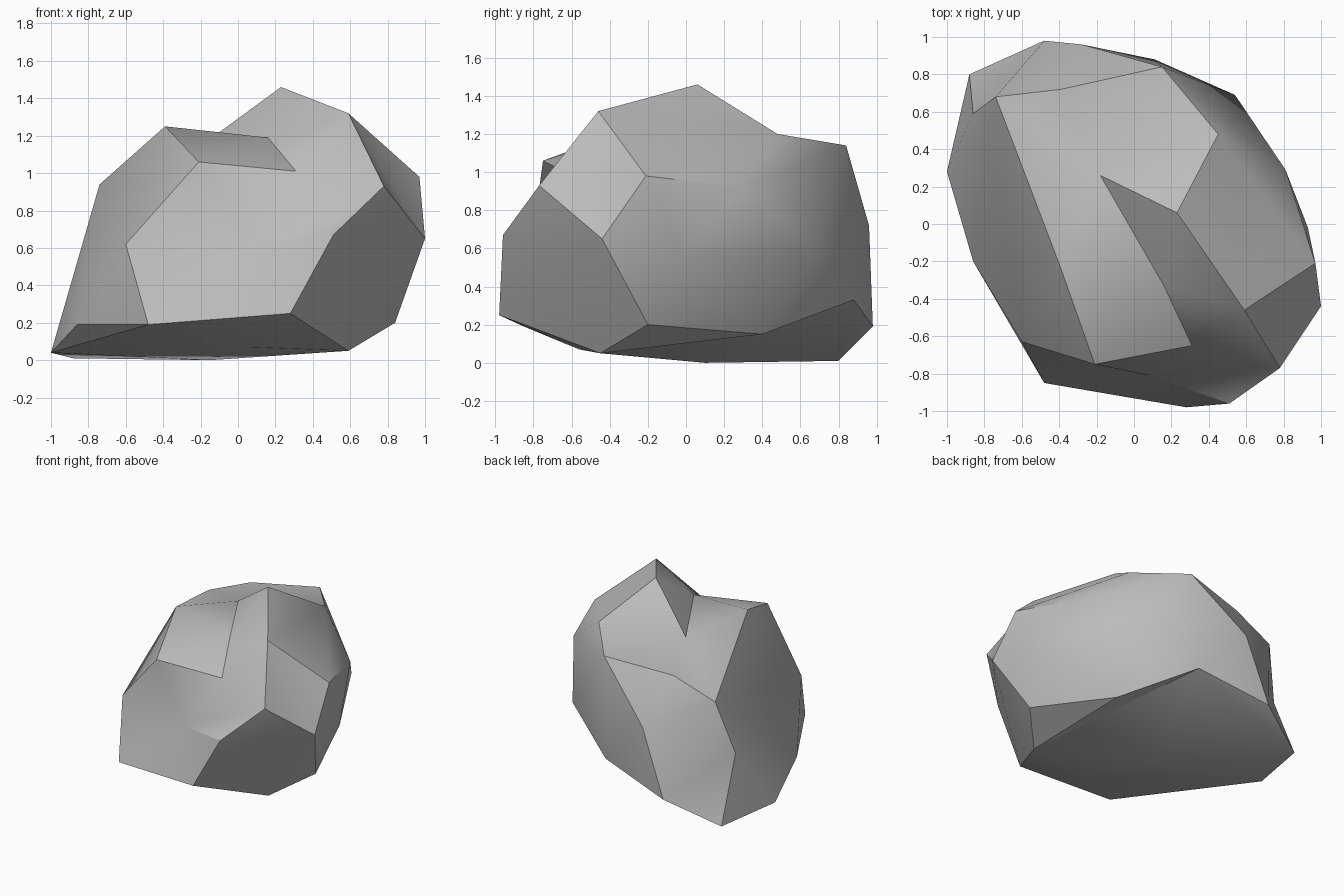
import bpy, bmesh
from math import radians
from mathutils import Vector

cube = bpy.data.objects.get("Cube")
if cube:
    bpy.data.objects.remove(cube, do_unlink=True)

stone = bpy.data.materials.new("stone_grey")
stone.use_nodes = True
grey = (0.5, 0.5, 0.5, 1)
stone.diffuse_color = grey
stone.node_tree.nodes["Principled BSDF"].inputs["Base Color"].default_value = grey

# Corner points of the boulder, grouped by where they sit
crown = dict(peak=(.23, .06, 1.46), brow=(.59, -.46, 1.32), side_top=(.97, -.21, .98))
shoulder = dict(
    back_top=(.45, .48, 1.2), side_mid=(1, -.44, .65), front_corner=(.78, -.77, .93),
    side_back=(.81, .29, .92), side_low=(.84, -.2, .2), side_bulge=(.93, -.02, .55))
valley_mid = (.16, -.33, 1.19)
valley_front = (.31, -.65, 1.01)
valley_back = (-.18, .26, 1.16)
ridge = dict(
    ridge_top=(-.39, -.24, 1.25), ridge_front=(-.21, -.75, 1.06), ridge_back=(-.74, .68, .94),
    ledge=(-.39, .72, 1.08), ledge_end=(.15, .84, 1.14))
flanks = dict(
    cheek=(-.6, -.63, .62), chin=(.51, -.96, .67),
    back_side=(.54, .69, .6), back_mid=(-.28, .96, .72), left_back=(-.86, .59, .52))
foot = dict(
    toe=(.28, -.98, .25), toe_left=(-.48, -.85, .19), left_low=(-.86, -.2, .19),
    left_tip=(-1, .28, .04), left_heel=(-.88, .8, .01), heel=(-.48, .98, .19),
    back_low=(.11, .88, .33), under_back=(.5, .4, .15), under_side=(.59, -.45, .05),
    under_front=(.05, -.56, .07), base=(-.15, .1, 0))


def hull(points):
    """Wrap named points in a faceted convex skin."""
    bm = bmesh.new()
    verts = {name: bm.verts.new(co) for name, co in points.items()}
    bmesh.ops.convex_hull(bm, input=bm.verts[:])
    loose = [v for v in bm.verts if not v.link_faces]
    verts = {n: v for n, v in verts.items() if v not in loose}
    bmesh.ops.delete(bm, geom=loose, context='VERTS')
    return bm, verts


def refan(bm, verts, names, apex, facing, point=None):
    """Replace the facets between named corners with a fan to the apex."""
    bmesh.ops.recalc_face_normals(bm, faces=bm.faces[:])
    ring = {verts[n] for n in names.split() if n in verts}
    faces = [f for f in bm.faces
             if set(f.verts) <= ring and f.normal.dot(Vector(facing)) > 0]
    rim = [e for e in {e for f in faces for e in f.edges}
           if sum(f in faces for f in e.link_faces) == 1]
    bmesh.ops.delete(bm, geom=faces, context='FACES_ONLY')
    if point:
        verts[apex] = bm.verts.new(point)
    centre = verts[apex]
    for e in rim:
        if centre not in e.verts and not bm.faces.get((*e.verts, centre)):
            bm.faces.new((*e.verts, centre))
    stray = [e for e in bm.edges if not e.link_faces]
    bmesh.ops.delete(bm, geom=stray, context='EDGES')


def finish(bm, name):
    bmesh.ops.recalc_face_normals(bm, faces=bm.faces[:])
    mesh = bpy.data.meshes.new(name)
    bm.to_mesh(mesh)
    bm.free()
    mesh.materials.append(stone)
    obj = bpy.data.objects.new(name, mesh)
    bpy.context.collection.objects.link(obj)
    return obj


up, down, back = (0, 0, 1), (0, 0, -1), (0, 1, 0)

# Main body: valley mouth, front hollow and valley end pushed in
bm, verts = hull({**shoulder, **ridge, **flanks, **foot, "valley_mid": valley_mid})
refan(bm, verts, "ridge_front front_corner valley_mid", "valley_front", up, valley_front)
refan(bm, verts, "ridge_front cheek toe_left toe chin front_corner valley_front",
      "hollow", up, (.08, -.81, .62))
refan(bm, verts, "ridge_top ridge_back ledge ledge_end back_top valley_mid",
      "valley_back", up, valley_back)
# Creases on the back, left and underside
refan(bm, verts, "back_top ledge_end back_side back_low", "back_low", back)
refan(bm, verts, "ridge_back left_heel left_back heel", "left_back", (-1, 1, 0))
refan(bm, verts, "under_back back_low heel left_heel under_side base", "back_low", down)
boulder = finish(bm, "boulder")

# Raised crown on the far side of the valley, merged into the body
bm, verts = hull({**crown, **shoulder, "valley_mid": valley_mid,
                  "valley_front": valley_front, "valley_back": valley_back})
refan(bm, verts, "brow front_corner side_mid side_top", "brow", (1, 0, 0))
crown_block = finish(bm, "boulder_crown")
crown_block.hide_render = True
merge = boulder.modifiers.new("merge", 'BOOLEAN')
merge.operation = 'UNION'
merge.solver = 'EXACT'
merge.object = crown_block
bpy.ops.object.select_all(action='DESELECT')
bpy.context.view_layer.objects.active = boulder
boulder.select_set(True)
bpy.ops.object.modifier_apply(modifier=merge.name)
bpy.data.objects.remove(crown_block, do_unlink=True)
bpy.ops.object.shade_smooth_by_angle(angle=radians(35))
